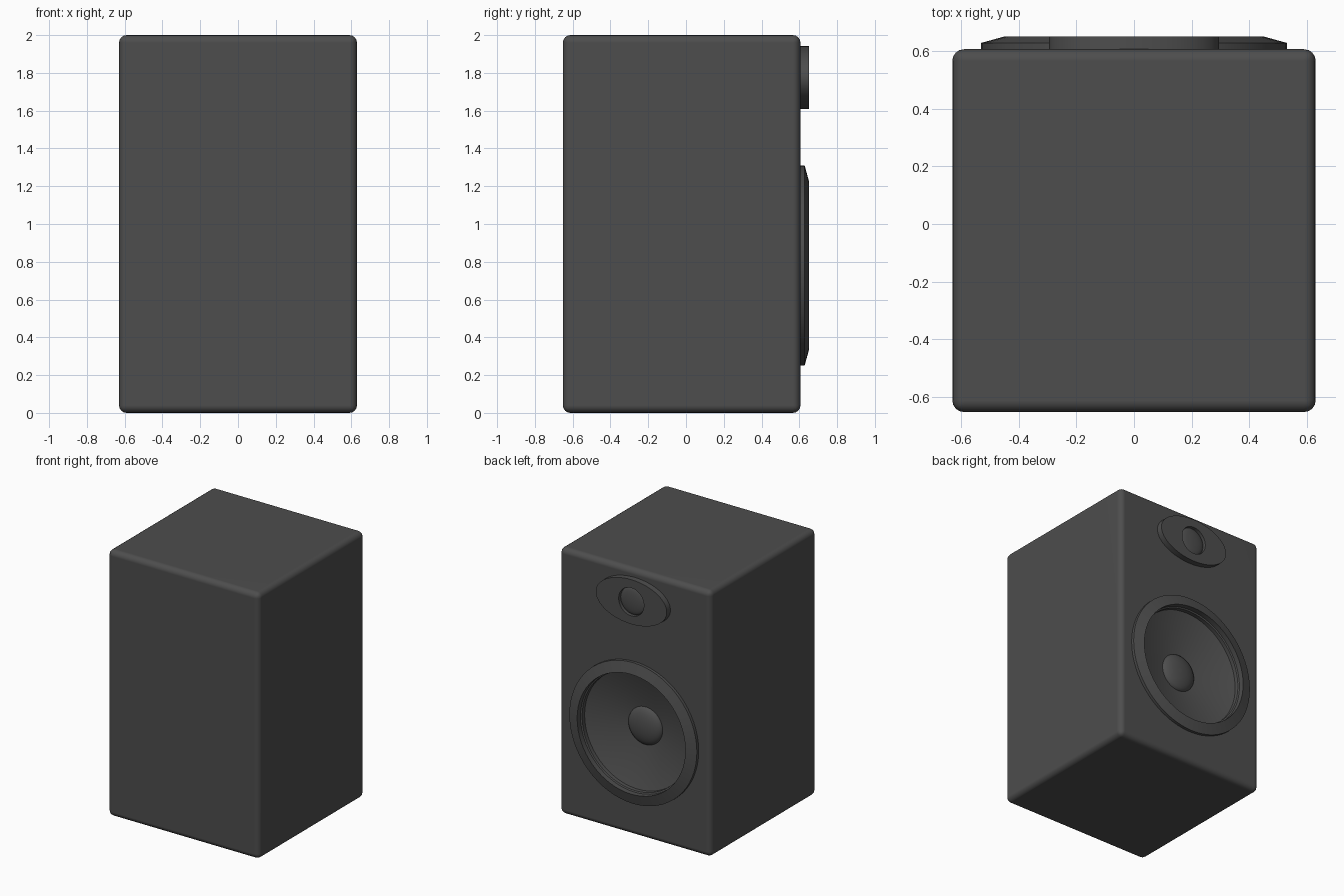
import bpy
import bmesh
from math import cos, sin, pi, radians

if "Cube" in bpy.data.objects:
    bpy.data.objects.remove(bpy.data.objects["Cube"], do_unlink=True)

# One charcoal material
charcoal = bpy.data.materials.new("charcoal")
charcoal.use_nodes = True
colour = (0.075, 0.075, 0.075, 1)
charcoal.diffuse_color = colour
charcoal.node_tree.nodes["Principled BSDF"].inputs["Base Color"].default_value = colour


def finish(name, bm, angle=35):
    mesh = bpy.data.meshes.new(name)
    bm.to_mesh(mesh)
    bm.free()
    mesh.materials.append(charcoal)
    obj = bpy.data.objects.new(name, mesh)
    bpy.context.collection.objects.link(obj)
    smooth(obj, angle)
    return obj


def smooth(obj, angle):
    bpy.ops.object.select_all(action="DESELECT")
    obj.select_set(True)
    bpy.context.view_layer.objects.active = obj
    bpy.ops.object.shade_smooth_by_angle(angle=radians(angle))


def turned(name, z, profile, sides=64):
    """Sweep (half width, half height, y) rings around the y axis, capped at the end."""
    bm = bmesh.new()
    rings = []
    for rx, rz, y in profile:
        angles = [2 * pi * i / sides for i in range(sides)]
        rings.append([bm.verts.new((rx * cos(a), y, z + rz * sin(a))) for a in angles])
    for low, high in zip(rings, rings[1:]):
        for i in range(sides):
            j = (i + 1) % sides
            bm.faces.new((low[i], high[i], high[j], low[j]))
    bm.faces.new(rings[-1][::-1])
    return finish(name, bm)


def dome(radius, base, height, steps=6):
    """Shallow rounded cap profile."""
    return [(radius * cos(t), radius * cos(t), base + height * sin(t))
            for t in (0.47 * pi * k / steps for k in range(steps + 1))]


WOOFER_Z, TWEETER_Z = 0.78, 1.775

# Cabinet with rounded edges
bm = bmesh.new()
bmesh.ops.create_cube(bm, size=1)
for v in bm.verts:
    v.co = (v.co.x * 1.26, v.co.y * 1.258 - 0.023, v.co.z * 2 + 1)
bmesh.ops.bevel(bm, geom=bm.edges[:], offset=0.04, segments=4, profile=0.5, affect="EDGES")
cabinet = finish("cabinet", bm, 40)

# Round opening for the large driver
bpy.ops.mesh.primitive_cylinder_add(vertices=64, radius=0.48, depth=0.4,
                                    location=(0, 0.6, WOOFER_Z), rotation=(pi / 2, 0, 0))
cutter = bpy.context.object
cutter.name = "opening_cutter"
cutter.hide_render = True
bpy.context.view_layer.objects.active = cabinet
cut = cabinet.modifiers.new("opening", "BOOLEAN")
cut.operation = "DIFFERENCE"
cut.solver = "EXACT"
cut.object = cutter
bpy.ops.object.modifier_apply(modifier=cut.name)
bpy.data.objects.remove(cutter, do_unlink=True)
smooth(cabinet, 40)
cabinet.modifiers.new("flat_panels", "WEIGHTED_NORMAL").keep_sharp = True

# Large driver: sloped rim, stepped inner wall and cone
rim = [(0.53, 0.60), (0.53, 0.628), (0.45, 0.65), (0.45, 0.61),
       (0.44, 0.605), (0.44, 0.575), (0.13, 0.475)]
turned("woofer_rim_and_cone", WOOFER_Z, [(r, r, y) for r, y in rim])
turned("woofer_dust_cap", WOOFER_Z, dome(0.142, 0.475, 0.05))

# Small driver: oval plate with a round recess and dome
turned("tweeter_plate", TWEETER_Z,
       [(0.295, 0.167, 0.60), (0.295, 0.167, 0.65), (0.105, 0.105, 0.65), (0.105, 0.105, 0.625)])
turned("tweeter_dome", TWEETER_Z, dome(0.104, 0.624, 0.02))
